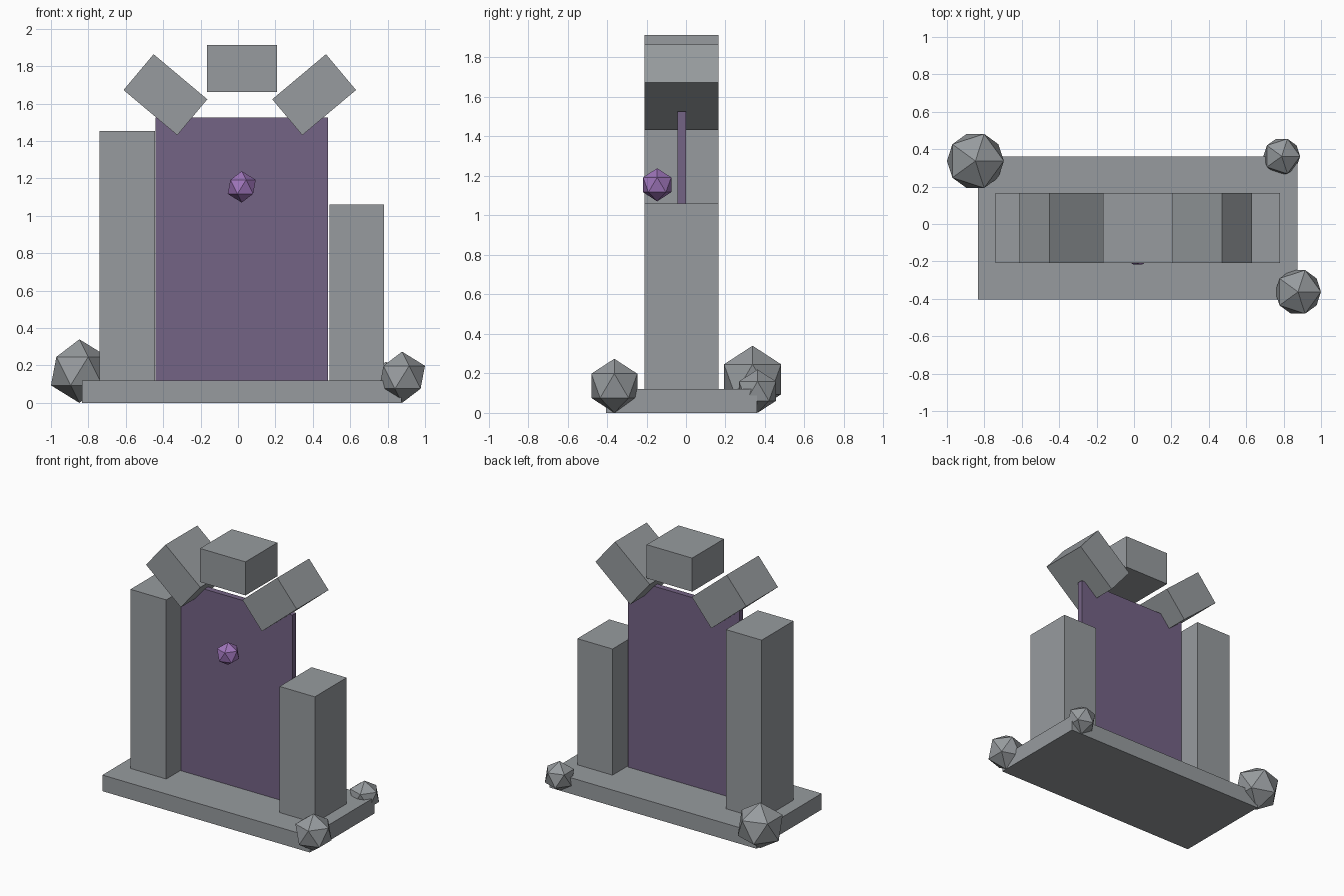
import bpy
from math import radians

cube = bpy.data.objects.get("Cube")
if cube:
    bpy.data.objects.remove(cube, do_unlink=True)


def material(name, rgb):
    mat = bpy.data.materials.new(name)
    mat.use_nodes = True
    color = (*rgb, 1.0)
    mat.diffuse_color = color
    mat.node_tree.nodes["Principled BSDF"].inputs["Base Color"].default_value = color
    return mat


STONE = material("grey stone", (0.31, 0.33, 0.345))
VEIL = material("dark purple", (0.175, 0.125, 0.235))
CRYSTAL = material("bright purple", (0.35, 0.18, 0.50))

MID_Y = -0.022   # depth centre shared by the whole gate
DEPTH = 0.375    # thickness of the masonry
BASE_TOP = 0.12


def finish(name, mat):
    obj = bpy.context.object
    obj.name = obj.data.name = name
    obj.data.materials.append(mat)
    return obj


def block(name, mat, center, size, tilt=0):
    bpy.ops.mesh.primitive_cube_add(size=1, location=center, rotation=(0, radians(tilt), 0))
    obj = finish(name, mat)
    obj.scale = size
    return obj


def upright(name, mat, x0, x1, top, depth):
    height = top - BASE_TOP
    return block(name, mat, ((x0 + x1) / 2, MID_Y, BASE_TOP + height / 2),
                 (x1 - x0, depth, height))


def faceted_ball(name, mat, center, radius):
    bpy.ops.mesh.primitive_ico_sphere_add(subdivisions=1, radius=radius, location=center)
    return finish(name, mat)


# Base slab
block("base_slab", STONE, (0.02, MID_Y, BASE_TOP / 2), (1.71, 0.765, BASE_TOP))

# Broken pillars and the panel between them
upright("right_pillar", STONE, -0.74, -0.445, 1.455, DEPTH)
upright("left_pillar", STONE, 0.49, 0.78, 1.06, DEPTH)
upright("portal_panel", VEIL, -0.44, 0.48, 1.525, 0.043)

# Floating arch stones
for name, x, z, tilt in (("right_arch_stone", -0.388, 1.648, 40),
                         ("keystone", 0.021, 1.788, 0),
                         ("left_arch_stone", 0.407, 1.648, -40)):
    block(name, STONE, (x, MID_Y, z), (0.375, DEPTH, 0.25), tilt)

# Loose rocks resting on the ground at the corners
for name, x, y, radius in (("back_right_rock", -0.848, 0.337, 0.17),
                           ("back_left_rock", 0.79, 0.362, 0.11),
                           ("front_left_rock", 0.877, -0.363, 0.137)):
    faceted_ball(name, STONE, (x, y, radius), radius)

# Crystal hovering before the panel
faceted_ball("crystal", CRYSTAL, (0.02, -0.146, 1.155), 0.084)
